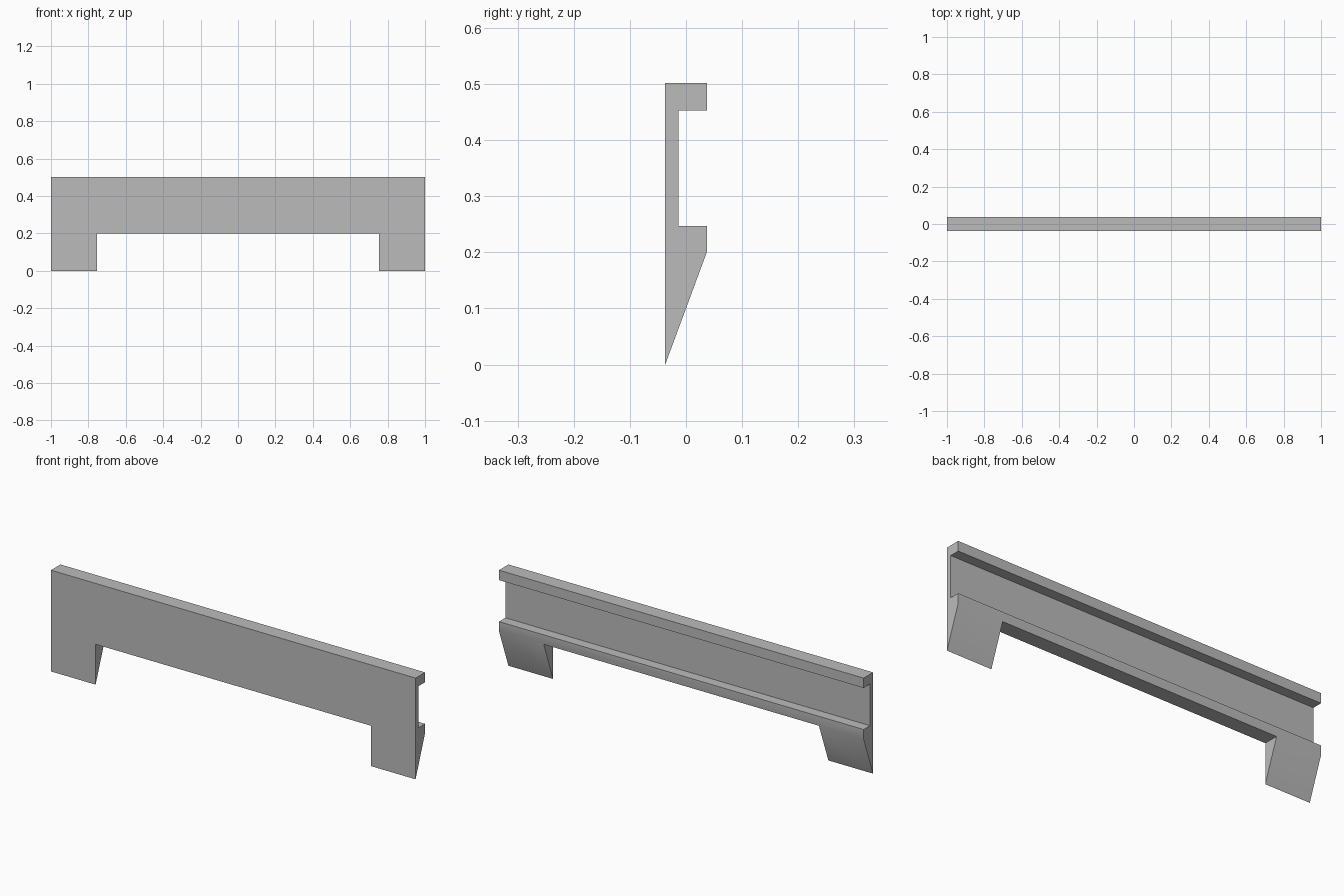
import bpy
import bmesh
from mathutils import Vector

cube = bpy.data.objects.get("Cube")
if cube:
    bpy.data.objects.remove(cube, do_unlink=True)

DEPTH = 0.037      # half depth of the rail
LEG_X = 0.755      # inner side of each leg
LEG_TOP = 0.2      # height where the legs meet the rail

grey = bpy.data.materials.new("plain_grey")
grey.use_nodes = True
colour = (0.5, 0.5, 0.5, 1)
grey.diffuse_color = colour
grey.node_tree.nodes["Principled BSDF"].inputs["Base Color"].default_value = colour

# Channel section (y, z) with a tapering lower edge, swept along x
section = [(-DEPTH, 0), (DEPTH, LEG_TOP), (DEPTH, 0.247), (-0.013, 0.247),
           (-0.013, 0.453), (DEPTH, 0.453), (DEPTH, 0.502), (-DEPTH, 0.502)]
bm = bmesh.new()
end = bm.faces.new([bm.verts.new((-1, y, z)) for y, z in section])
swept = bmesh.ops.extrude_face_region(bm, geom=[end], use_keep_orig=True)
bmesh.ops.translate(bm, vec=(2, 0, 0),
                    verts=[g for g in swept["geom"] if isinstance(g, bmesh.types.BMVert)])


def slice_at(point, normal):
    bmesh.ops.bisect_plane(bm, geom=bm.verts[:] + bm.edges[:] + bm.faces[:],
                           plane_co=point, plane_no=normal, dist=1e-5)


# Opening between the legs
slice_at((-LEG_X, 0, 0), (1, 0, 0))
slice_at((LEG_X, 0, 0), (1, 0, 0))
slice_at((0, 0, LEG_TOP), (0, 0, 1))
opening = [f for f in bm.faces
           if abs(f.calc_center_median().x) < LEG_X - 0.01
           and f.calc_center_median().z < LEG_TOP - 0.01]
bmesh.ops.delete(bm, geom=opening, context="FACES")


def vert_at(x, y, z):
    return min(bm.verts, key=lambda v: (v.co - Vector((x, y, z))).length)


# Inner leg faces and underside of the rail
corners = {}
for x in (-LEG_X, LEG_X):
    corners[x] = [vert_at(x, -DEPTH, 0), vert_at(x, -DEPTH, LEG_TOP),
                  vert_at(x, DEPTH, LEG_TOP)]
    bm.faces.new(corners[x])
bm.faces.new(corners[-LEG_X][1:] + corners[LEG_X][:0:-1])
bmesh.ops.dissolve_limit(bm, angle_limit=0.01, verts=bm.verts[:], edges=bm.edges[:])
bmesh.ops.recalc_face_normals(bm, faces=bm.faces[:])

mesh = bpy.data.meshes.new("rail_with_legs")
bm.to_mesh(mesh)
bm.free()
mesh.materials.append(grey)
rail = bpy.data.objects.new("rail_with_legs", mesh)
bpy.context.collection.objects.link(rail)

# Soft shading across the shallow bend only
bpy.context.view_layer.objects.active = rail
rail.select_set(True)
bpy.ops.object.shade_smooth_by_angle()
